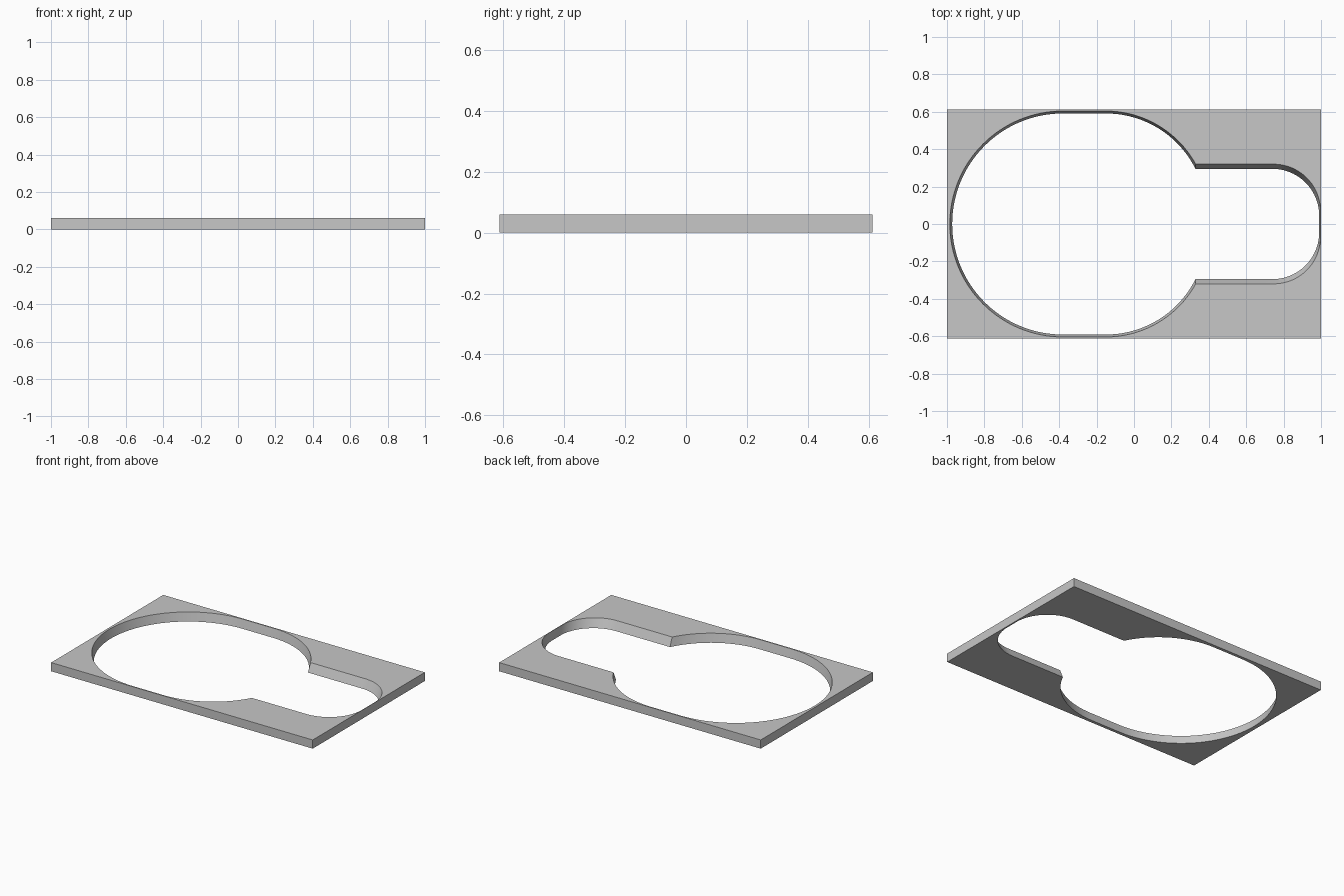
import bpy, bmesh
from math import cos, sin, atan2, sqrt, pi

if "Cube" in bpy.data.objects:
    bpy.data.objects.remove(bpy.data.objects["Cube"], do_unlink=True)

HALF_X, HALF_Y, THICK = 1.0, 0.612, 0.06


def arc(cx, cy, r, a0, a1, n):
    steps = [a0 + (a1 - a0) * i / n for i in range(n + 1)]
    return [(cx + r * cos(a), cy + r * sin(a)) for a in steps]


def opening(big_r, slot_y, slot_end, left_r):
    """Closed outline: rounded bowl with a narrower round-ended slot."""
    # rear half, from the left tip to the slot end
    half = arc(-0.381, 0, left_r, pi, pi / 2, 32)
    cx, cy = -0.15, left_r - big_r
    meet = atan2(slot_y - cy, sqrt(big_r ** 2 - (slot_y - cy) ** 2))
    half += arc(cx, cy, big_r, pi / 2, meet, 20)
    corner = 0.25
    half += arc(slot_end - corner, slot_y - corner, corner, pi / 2, 0, 20)
    # mirrored front half, without repeating the tip
    return half + [(x, -y) for x, y in reversed(half[1:])]


def add_loop(bm, points, z):
    verts = [bm.verts.new((x, y, z)) for x, y in points]
    edges = [bm.edges.new((v, verts[i - 1])) for i, v in enumerate(verts)]
    return verts, edges


def add_wall(bm, low, high):
    for i in range(len(low)):
        bm.faces.new((low[i - 1], low[i], high[i], high[i - 1]))


# Plate with a tapered opening, wider at the top
bm = bmesh.new()
rect = [(-HALF_X, -HALF_Y), (HALF_X, -HALF_Y), (HALF_X, HALF_Y), (-HALF_X, HALF_Y)]
levels = []
for z, outline in ((0, opening(0.535, 0.295, 0.99, 0.591)),
                   (THICK, opening(0.548, 0.32, 0.997, 0.604))):
    rim, rim_edges = add_loop(bm, rect, z)
    hole, hole_edges = add_loop(bm, outline, z)
    bmesh.ops.triangle_fill(bm, edges=rim_edges + hole_edges, use_beauty=True,
                            normal=(0, 0, 1))
    levels.append((rim, hole))
add_wall(bm, levels[0][0], levels[1][0])
add_wall(bm, levels[0][1], levels[1][1])
bmesh.ops.recalc_face_normals(bm, faces=bm.faces[:])

mesh = bpy.data.meshes.new("cutout_plate")
bm.to_mesh(mesh)
bm.free()
plate = bpy.data.objects.new("cutout_plate", mesh)
bpy.context.collection.objects.link(plate)

# Plain grey finish
grey = bpy.data.materials.new("light_grey")
grey.use_nodes = True
grey.diffuse_color = (0.57, 0.57, 0.57, 1)
grey.node_tree.nodes["Principled BSDF"].inputs["Base Color"].default_value = grey.diffuse_color
mesh.materials.append(grey)

# Smooth the curved walls and keep the edges sharp
bpy.ops.object.select_all(action="DESELECT")
plate.select_set(True)
bpy.context.view_layer.objects.active = plate
bpy.ops.object.shade_smooth_by_angle(angle=0.5)
